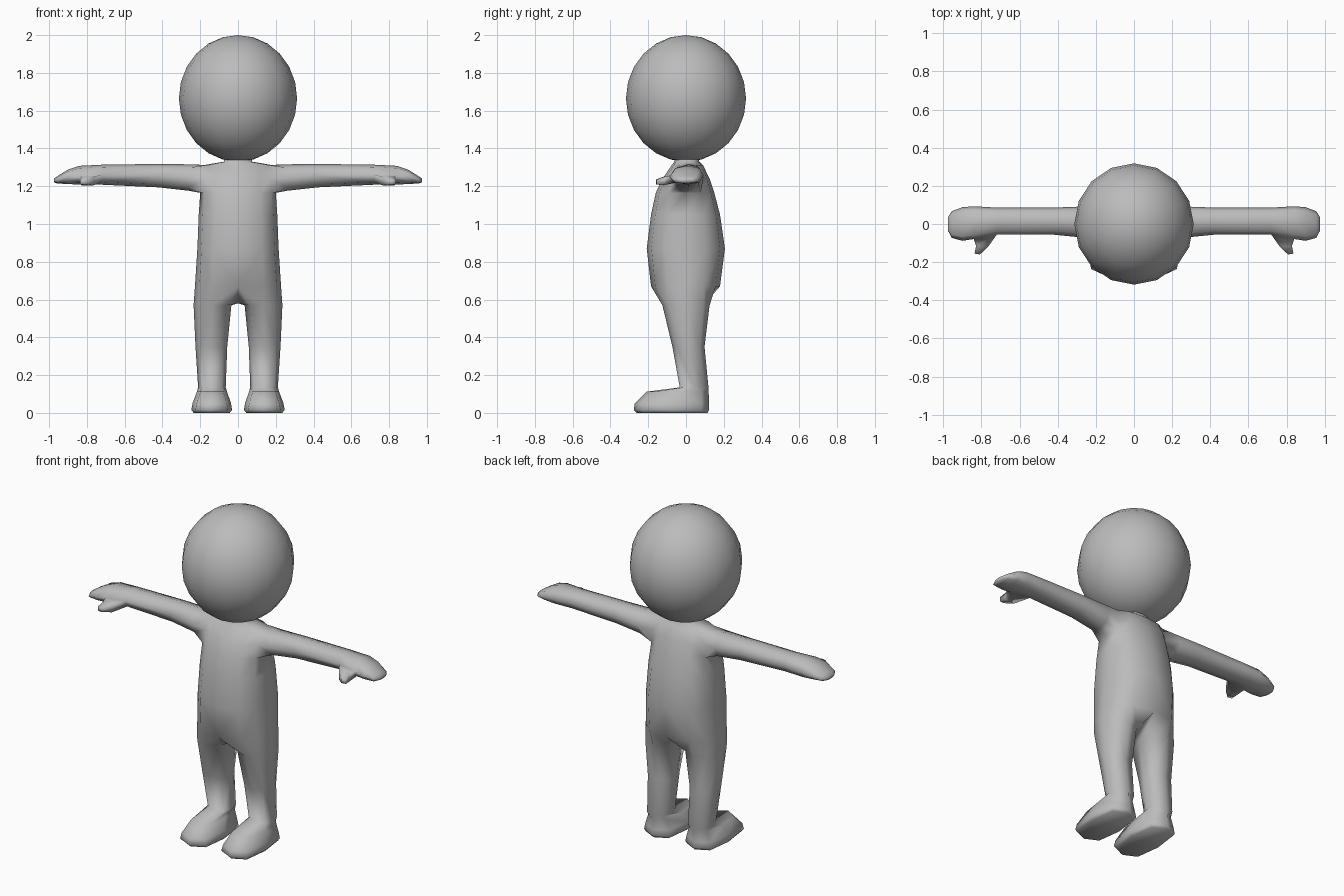
import bpy, bmesh, math

if "Cube" in bpy.data.objects:
    bpy.data.objects.remove(bpy.data.objects["Cube"])

grey = bpy.data.materials.new("plain grey")
grey.diffuse_color = (0.5, 0.5, 0.5, 1)
grey.use_nodes = True
grey.node_tree.nodes["Principled BSDF"].inputs["Base Color"].default_value = grey.diffuse_color


def power(v, p):
    return math.copysign(abs(v) ** p, v)


def octagon(p=0.85):
    """Eight (u, v) points on a softly squared unit circle, starting at -135 degrees."""
    for k in range(8):
        a = math.radians(-135 + 45 * k)
        yield power(round(math.cos(a), 6), p), power(round(math.sin(a), 6), p)


def bridge(bm, a, b, closed=True, skip=()):
    n = len(a) if closed else len(a) - 1
    for i in range(n):
        if i not in skip:
            j = (i + 1) % len(a)
            bm.faces.new((a[i], a[j], b[j], b[i]))


def finish(obj):
    obj.data.materials.append(grey)
    for f in obj.data.polygons:
        f.use_smooth = True


bm = bmesh.new()

# Torso and neck, right half: z, half width, front y, back y
torso = [(0.67, 0.228, -0.185, 0.18), (0.87, 0.215, -0.208, 0.206),
         (1.05, 0.208, -0.185, 0.18), (1.165, 0.2, -0.16, 0.15),
         (1.24, 0.195, -0.125, 0.125), (1.312, 0.18, -0.075, 0.09),
         (1.33, 0.075, -0.062, 0.07), (1.38, 0.07, -0.062, 0.07)]
rows = []
for z, rx, front, back in torso:
    row = []
    for k in range(7):
        a = math.radians(-90 + 30 * k)
        x = rx * power(round(math.cos(a), 6), 0.75)
        y = (front + back) / 2 + (back - front) / 2 * power(round(math.sin(a), 6), 0.9)
        row.append(bm.verts.new((x, y, z)))
    rows.append(row)
for i in range(len(rows) - 1):
    # leave the shoulder opening for the arm
    bridge(bm, rows[i], rows[i + 1], False, (2, 3) if i in (3, 4) else ())

# Arm and hand, grown from the shoulder opening: x, y, y radius, z, z radius
r0, r1, r2 = rows[3:6]
loop = [r0[2], r0[3], r0[4], r1[4], r2[4], r2[3], r2[2], r1[2]]
arm = [(0.26, 0.01, 0.082, 1.246, 0.07), (0.42, 0.015, 0.071, 1.256, 0.062),
       (0.72, 0.015, 0.071, 1.261, 0.053), (0.84, 0.007, 0.086, 1.258, 0.05),
       (0.9, 0.0, 0.088, 1.25, 0.038), (0.955, -0.003, 0.07, 1.234, 0.02),
       (0.975, 0.0, 0.036, 1.23, 0.01)]
for i, (x, yc, ry, zc, rz) in enumerate(arm):
    ring = [bm.verts.new((x, yc + ry * u, zc + rz * v)) for u, v in octagon()]
    bridge(bm, loop, ring, skip=(7,) if i == 3 else ())
    if i == 3:
        # Thumb, grown from the front of the palm
        quad = [loop[7], ring[7], ring[0], loop[0]]
        for xa, xb, ya, yb, top, low in [(0.765, 0.828, -0.12, -0.115, 1.25, 1.205),
                                         (0.808, 0.836, -0.16, -0.155, 1.235, 1.21)]:
            tip = [bm.verts.new(p) for p in ((xa, ya, top), (xb, yb, top),
                                             (xb, yb, low), (xa, ya, low))]
            bridge(bm, quad, tip)
            quad = tip
        bm.faces.new(quad)
    loop = ring
bm.faces.new(loop)

# Leg and foot, grown from the hip and crotch: z, x, x radius, y, y radius, squareness
loop = rows[0] + [bm.verts.new((0, 0, 0.58))]
leg = [(0.57, 0.135, 0.1, 0.0, 0.125, 0.85), (0.35, 0.141, 0.084, 0.013, 0.085, 0.85),
       (0.135, 0.138, 0.073, 0.043, 0.076, 0.85), (0.112, 0.138, 0.08, -0.045, 0.165, 0.8),
       (0.05, 0.139, 0.102, -0.075, 0.197, 0.7), (0.015, 0.139, 0.108, -0.077, 0.199, 0.65),
       (0.0, 0.139, 0.095, -0.073, 0.187, 0.65)]
for z, xc, rx, yc, ry, p in leg:
    ring = [bm.verts.new((xc + rx * u, yc + ry * v, z)) for u, v in octagon(p)]
    bridge(bm, loop, ring)
    loop = ring
bm.faces.new(loop)

# Mirror to the left half and weld along the middle
half = list(bm.verts) + list(bm.edges) + list(bm.faces)
bmesh.ops.mirror(bm, geom=half, axis='X', merge_dist=0.0005)
bmesh.ops.remove_doubles(bm, verts=bm.verts, dist=0.0005)
bmesh.ops.recalc_face_normals(bm, faces=bm.faces)
mesh = bpy.data.meshes.new("body")
bm.to_mesh(mesh)
bm.free()
body = bpy.data.objects.new("body", mesh)
bpy.context.collection.objects.link(body)
finish(body)

# Head
bpy.ops.mesh.primitive_uv_sphere_add(segments=16, ring_count=12, radius=1, location=(0, 0, 1.665))
head = bpy.context.object
head.name = "head"
head.scale = (0.313, 0.318, 0.335)
finish(head)
